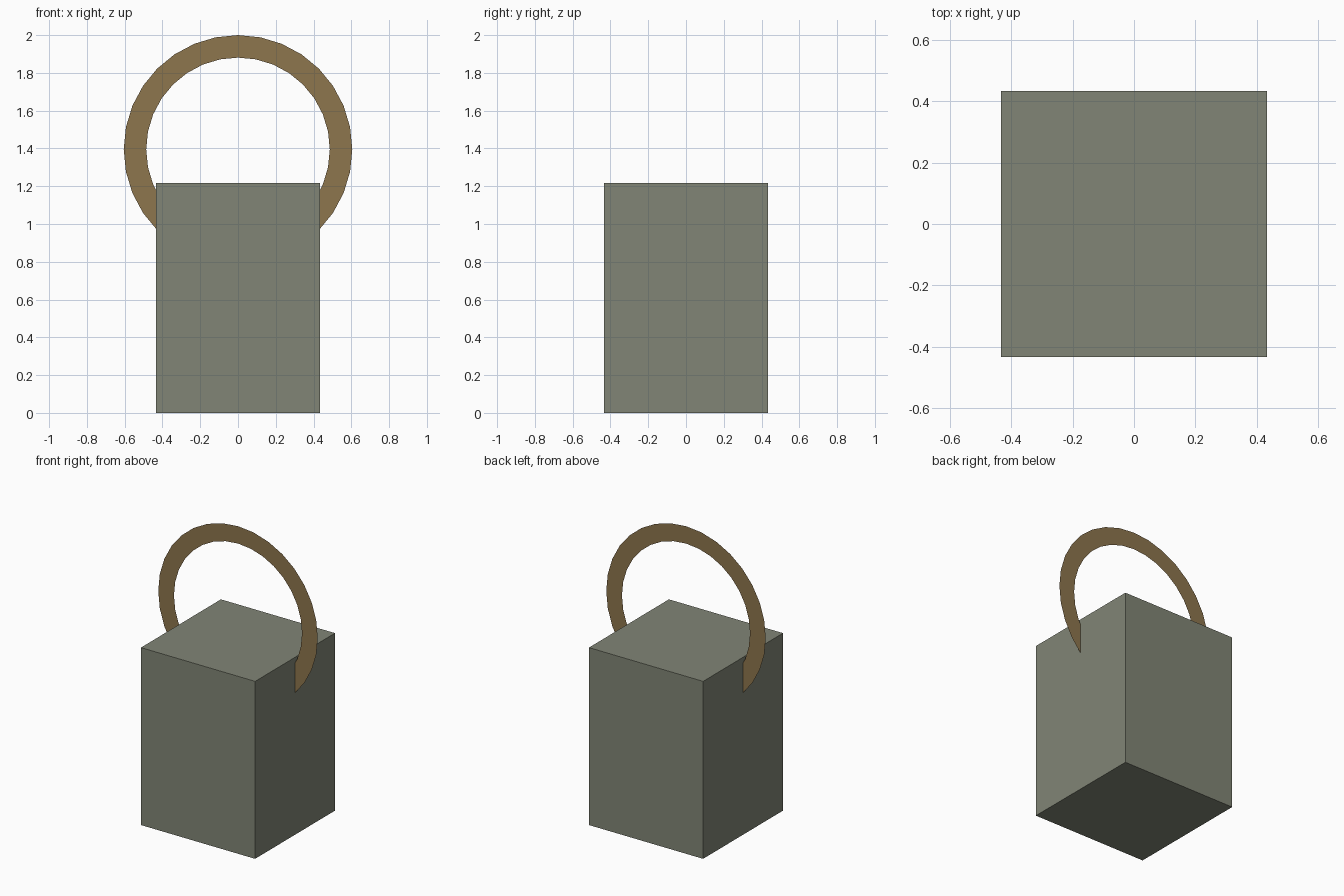
import bpy, bmesh
from math import sin, cos, tau

if "Cube" in bpy.data.objects:
    bpy.data.objects.remove(bpy.data.objects["Cube"])

HALF, HEIGHT = 0.433, 1.217
R_OUT, R_IN, RING_Z, SEGS = 0.605, 0.486, 1.395, 32


def material(name, color):
    mat = bpy.data.materials.new(name)
    mat.diffuse_color = (*color, 1)
    mat.use_nodes = True
    mat.node_tree.nodes["Principled BSDF"].inputs["Base Color"].default_value = mat.diffuse_color
    return mat


def add_object(name, bm, mat):
    mesh = bpy.data.meshes.new(name)
    bm.to_mesh(mesh)
    bm.free()
    mesh.materials.append(mat)
    obj = bpy.data.objects.new(name, mesh)
    bpy.context.collection.objects.link(obj)
    return obj


# Square block body
bm = bmesh.new()
bmesh.ops.create_cube(bm, size=1)
bmesh.ops.scale(bm, vec=(2 * HALF, 2 * HALF, HEIGHT), verts=bm.verts)
bmesh.ops.translate(bm, vec=(0, 0, HEIGHT / 2), verts=bm.verts)
add_object("body", bm, material("grey_green", (0.22, 0.235, 0.18)))

# Paper-thin upright ring handle, running through the body
bm = bmesh.new()


def circle(r):
    return [bm.verts.new((r * cos(tau * i / SEGS), 0, RING_Z + r * sin(tau * i / SEGS)))
            for i in range(SEGS)]


outer, inner = circle(R_OUT), circle(R_IN)
for i in range(SEGS):
    j = (i + 1) % SEGS
    bm.faces.new((inner[i], outer[i], outer[j], inner[j]))
add_object("ring_handle", bm, material("tan_brown", (0.27, 0.18, 0.075)))
